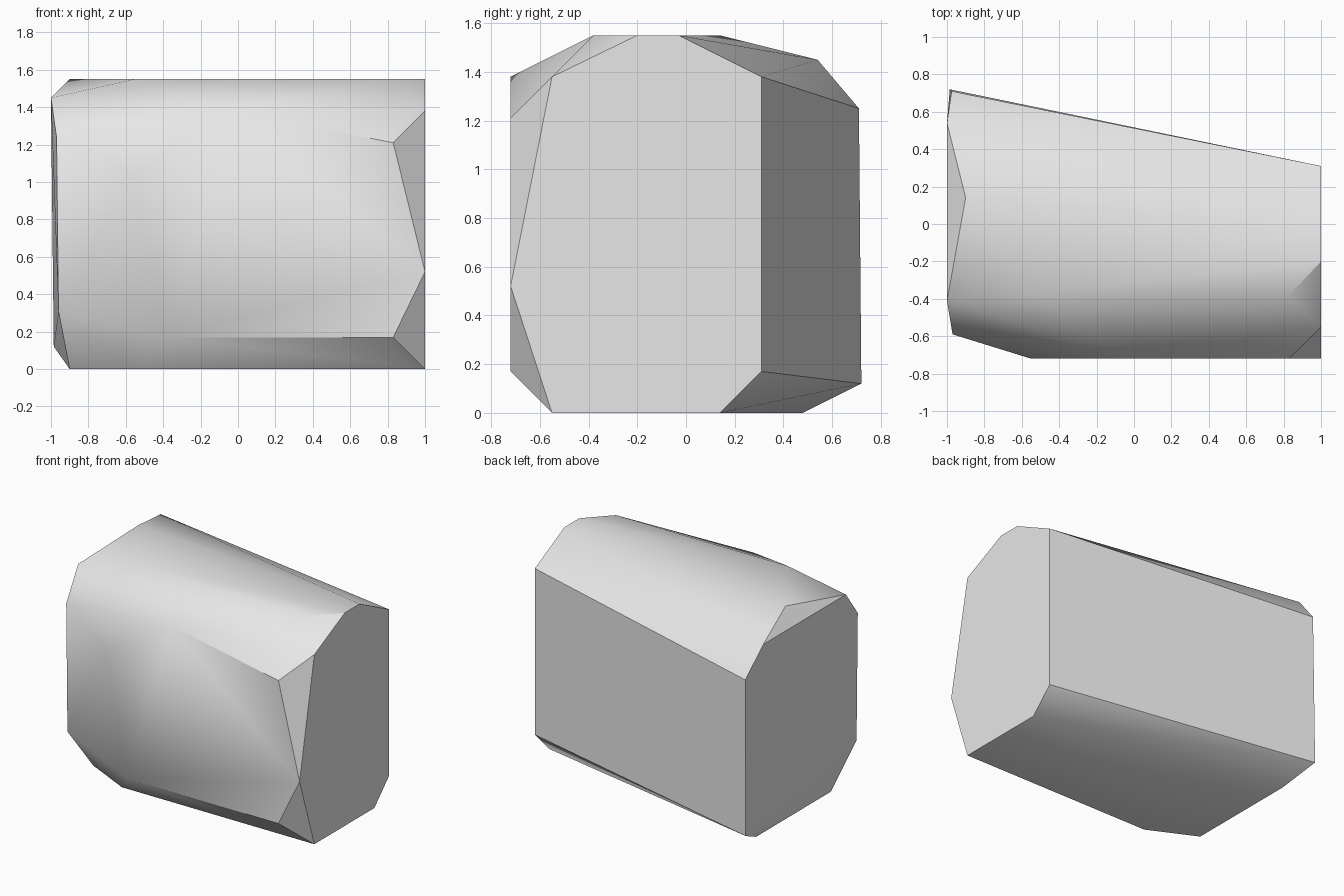
import bpy
import bmesh
import math

default_cube = bpy.data.objects.get("Cube")
if default_cube:
    bpy.data.objects.remove(default_cube, do_unlink=True)


def flat_material(name, colour):
    material = bpy.data.materials.new(name)
    material.use_nodes = True
    material.diffuse_color = colour
    for node in material.node_tree.nodes:
        if node.type == "BSDF_PRINCIPLED":
            node.inputs["Base Color"].default_value = colour
            node.inputs["Roughness"].default_value = 0.8
    return material


def hull_object(name, points, material):
    """Wrap the corner points in a convex skin and merge its flat facets."""
    bm = bmesh.new()
    for point in points:
        bm.verts.new(point)
    hull = bmesh.ops.convex_hull(bm, input=bm.verts)
    loose = [v for v in hull["geom_interior"] if isinstance(v, bmesh.types.BMVert)]
    bmesh.ops.delete(bm, geom=loose, context="VERTS")
    bmesh.ops.dissolve_limit(bm, angle_limit=math.radians(0.5),
                             verts=bm.verts, edges=bm.edges)
    bmesh.ops.recalc_face_normals(bm, faces=bm.faces)
    mesh = bpy.data.meshes.new(name)
    bm.to_mesh(mesh)
    bm.free()
    mesh.materials.append(material)
    obj = bpy.data.objects.new(name, mesh)
    bpy.context.collection.objects.link(obj)
    return obj


# Overall limits of the boulder
END, FRONT, TOP = 1.0, -0.72, 1.55

# Flat cut end, as (y, z)
end_outline = [(-0.55, 0), (0.14, 0), (0.31, 0.17), (0.31, 1.38),
               (-0.03, TOP), (-0.2, TOP), (-0.55, 1.38), (FRONT, 0.52)]
# Broad front face, as (x, z)
front_outline = [(0.83, 0.17), (0.83, 1.21), (-0.04, 1.38),
                 (-0.55, 1.04), (-0.38, 0.17)]
# Level top and underside, as (x, y)
top_outline = [(0.83, -0.38), (-0.55, -0.38), (-0.9, 0.14)]
base_outline = [(-0.55, -0.55), (-0.9, -0.38), (-0.9, 0.48)]
# Taller rough end, as (x, y, z)
rough_end = [(-1, 0.54, 1.45), (-1, -0.41, 1.45), (-0.97, -0.59, 1.24),
             (-0.96, -0.59, 0.31), (-0.985, 0.72, 0.12), (-0.975, 0.71, 1.25)]

corners = [(END, y, z) for y, z in end_outline]
corners += [(x, FRONT, z) for x, z in front_outline]
corners += [(x, y, TOP) for x, y in top_outline]
corners += [(x, y, 0) for x, y in base_outline]
corners += rough_end

stone_grey = flat_material("stone grey", (0.8, 0.8, 0.8, 1))
boulder = hull_object("boulder", corners, stone_grey)

# Soft shading across shallow facets, crisp at the steep ones
bpy.ops.object.select_all(action="DESELECT")
boulder.select_set(True)
bpy.context.view_layer.objects.active = boulder
bpy.ops.object.shade_smooth_by_angle(angle=math.radians(30))
